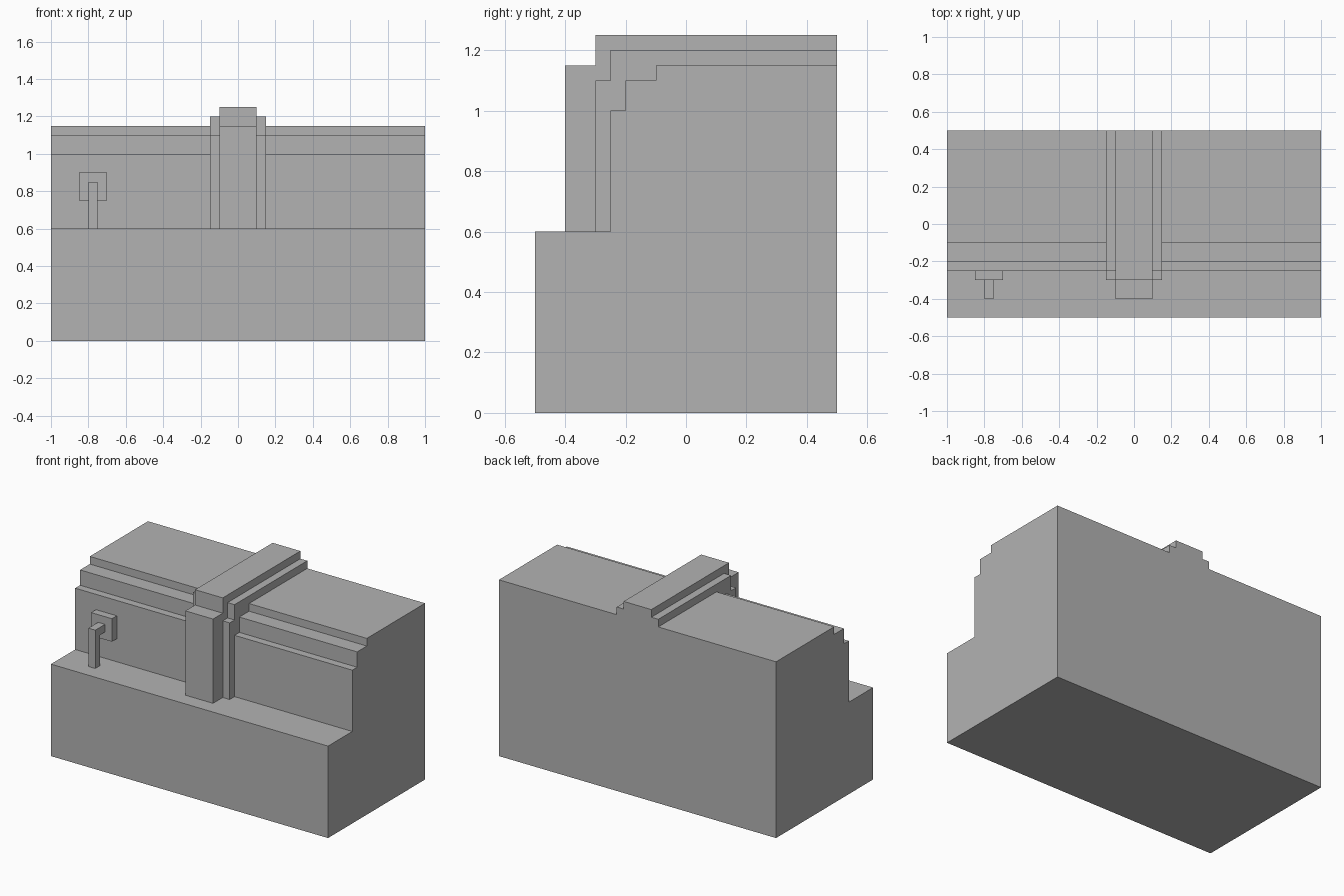
import bpy
import bmesh

cube = bpy.data.objects.get("Cube")
if cube:
    bpy.data.objects.remove(cube, do_unlink=True)

grey = bpy.data.materials.new("plain_grey")
grey.use_nodes = True
colour = (0.45, 0.45, 0.45, 1)
grey.diffuse_color = colour
grey.node_tree.nodes["Principled BSDF"].inputs["Base Color"].default_value = colour


def extrude_profile(name, profile, x0, x1):
    """Extrude a (y, z) outline along x."""
    bm = bmesh.new()
    face = bm.faces.new([bm.verts.new((x0, y, z)) for y, z in profile])
    grown = bmesh.ops.extrude_face_region(bm, geom=[face])["geom"]
    verts = [v for v in grown if isinstance(v, bmesh.types.BMVert)]
    bmesh.ops.translate(bm, verts=verts, vec=(x1 - x0, 0, 0))
    bmesh.ops.recalc_face_normals(bm, faces=bm.faces)
    mesh = bpy.data.meshes.new(name)
    bm.to_mesh(mesh)
    bm.free()
    mesh.materials.append(grey)
    obj = bpy.data.objects.new(name, mesh)
    bpy.context.collection.objects.link(obj)


# Stepped outlines, each running from the ledge up and over to the back
body_line = [(-0.25, 0.6), (-0.25, 1.0), (-0.2, 1.0), (-0.2, 1.1),
             (-0.1, 1.1), (-0.1, 1.15), (0.5, 1.15)]
outer_line = [(-0.3, 0.6), (-0.3, 1.1), (-0.25, 1.1), (-0.25, 1.2), (0.5, 1.2)]
inner_line = [(-0.4, 0.6), (-0.4, 1.15), (-0.3, 1.15), (-0.3, 1.25), (0.5, 1.25)]

# Main block with front ledge and stepped shoulder
extrude_profile("body", [(0.5, 0), (-0.5, 0), (-0.5, 0.6)] + body_line, -1, 1)

# Two layered straps wrapping over the middle
extrude_profile("outer_strap", outer_line + body_line[::-1], -0.15, 0.15)
extrude_profile("inner_strap", inner_line + outer_line[::-1], -0.1, 0.1)

# Wall plate and the bent lever in front of it
extrude_profile("wall_plate", [(-0.3, 0.75), (-0.25, 0.75), (-0.25, 0.9), (-0.3, 0.9)],
                -0.85, -0.7)
extrude_profile("lever", [(-0.4, 0.6), (-0.35, 0.6), (-0.35, 0.8), (-0.3, 0.8),
                          (-0.3, 0.85), (-0.4, 0.85)], -0.8, -0.75)
